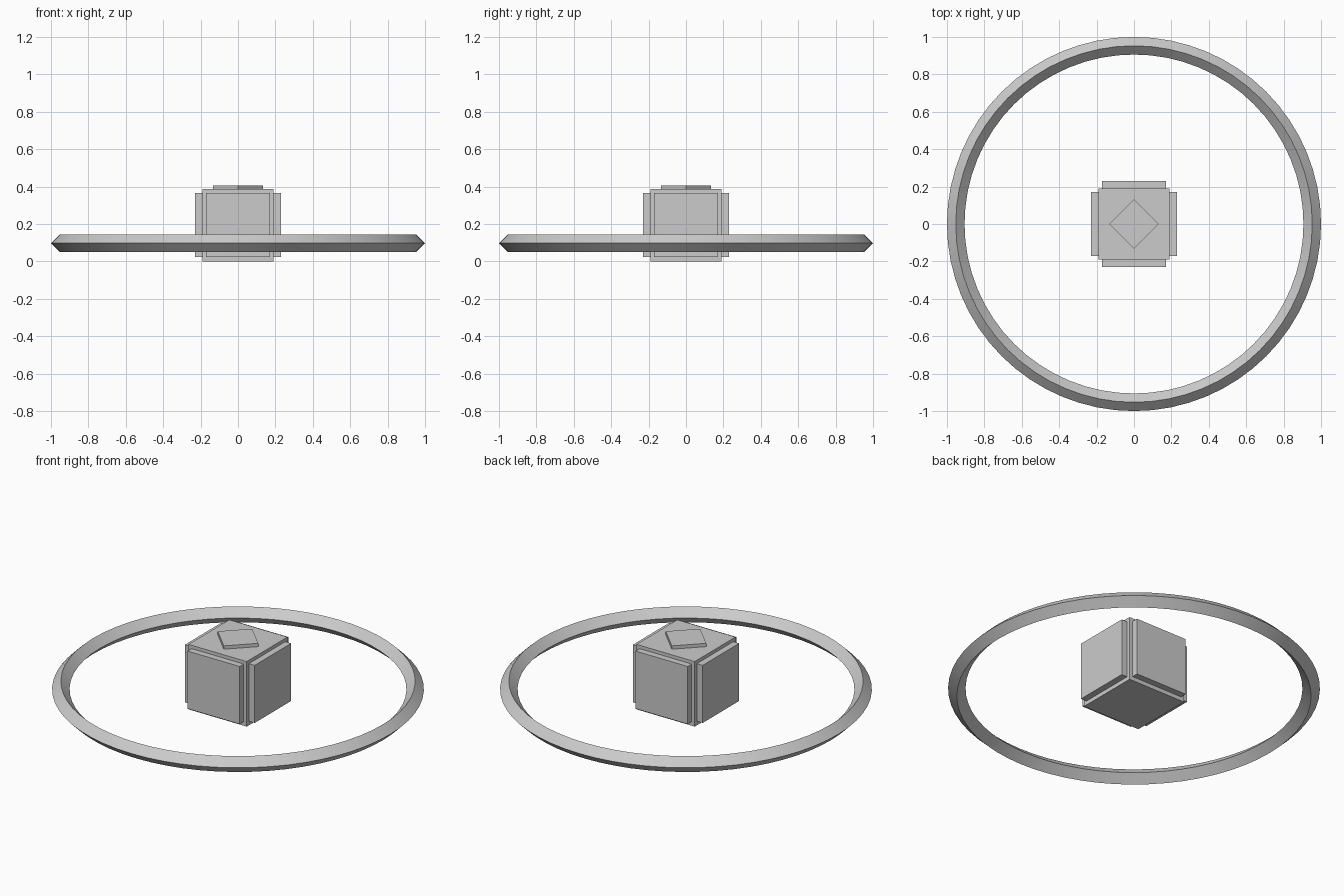
import bpy
from math import pi, cos, sin

if "Cube" in bpy.data.objects:
    bpy.data.objects.remove(bpy.data.objects["Cube"])

CZ = 0.193     # core centre height
HALF = 0.191   # core half size


def box(name, size, loc, rot_z=0.0):
    bpy.ops.mesh.primitive_cube_add(size=1, location=loc, rotation=(0, 0, rot_z))
    ob = bpy.context.object
    ob.name = name
    ob.scale = size
    bpy.ops.object.transform_apply(location=False, rotation=True, scale=True)
    return ob


# Central cube
box("core_cube", (2 * HALF, 2 * HALF, 2 * CZ), (0, 0, CZ))

# Raised square panel on each of the four sides
depth = 0.038
for i, side in enumerate(("right", "back", "left", "front")):
    a = i * pi / 2
    r = HALF + depth / 2
    box(side + "_panel", (depth, 0.342, 0.342), (r * cos(a), r * sin(a), 0.195), a)

# Diamond plate on top
s = 0.133 * 2 ** 0.5
box("top_diamond", (s, s, 0.02), (0, 0, 2 * CZ + 0.01), pi / 4)

# Surrounding ring with a diamond cross-section
bpy.ops.mesh.primitive_torus_add(major_radius=0.953, minor_radius=0.047,
                                 major_segments=64, minor_segments=4,
                                 location=(0, 0, 0.098))
ring = bpy.context.object
ring.name = "outer_ring"
bpy.ops.object.shade_smooth_by_angle(angle=pi / 6)
